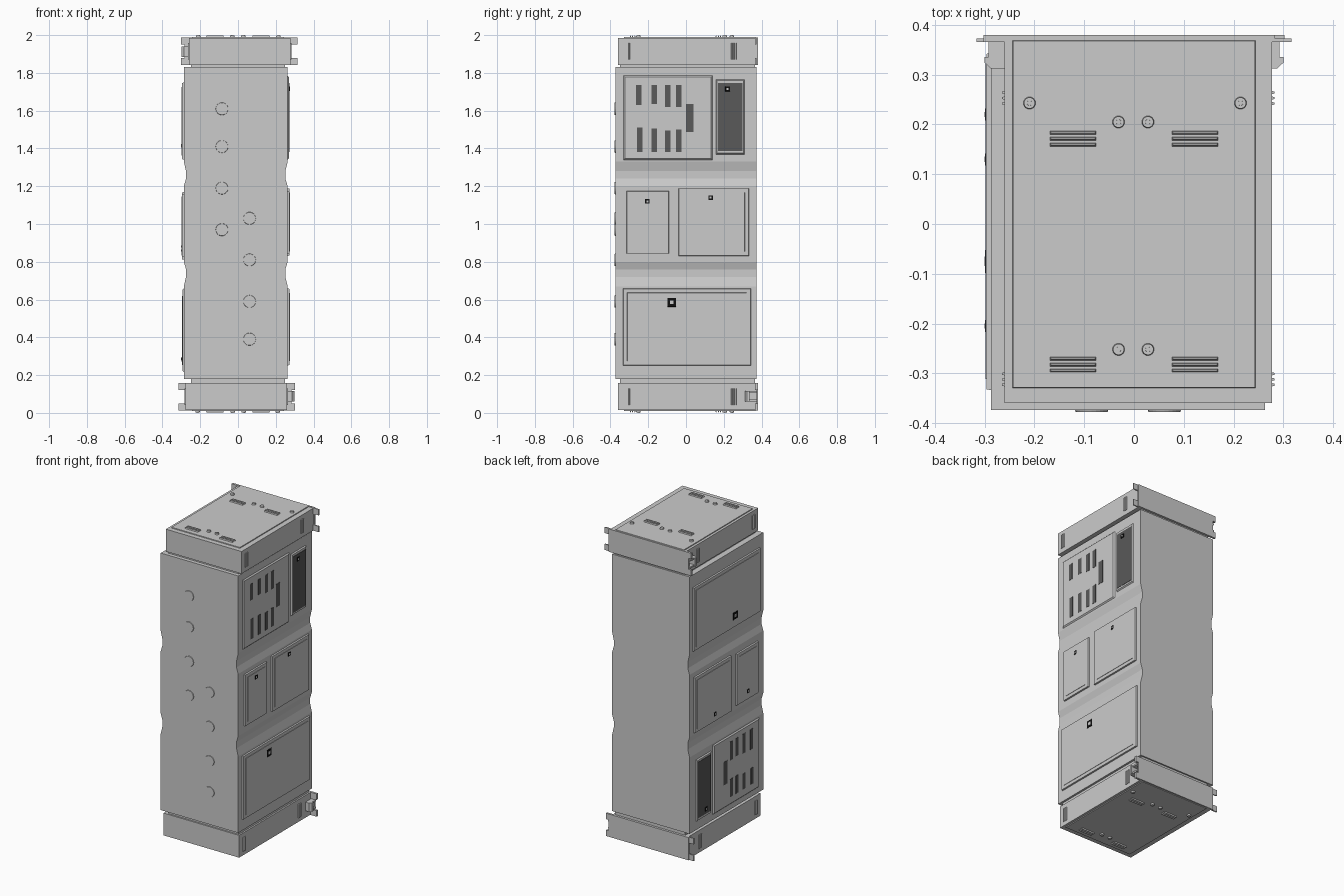
import bpy, bmesh, math
from mathutils import Matrix, Vector

if "Cube" in bpy.data.objects:
    bpy.data.objects.remove(bpy.data.objects["Cube"])


def material(name, v):
    m = bpy.data.materials.new(name)
    m.diffuse_color = (v, v, v, 1)
    m.use_nodes = True
    m.node_tree.nodes["Principled BSDF"].inputs["Base Color"].default_value = m.diffuse_color
    return m


DARK = material("dark_grey", 0.1)
BLACK = material("black", 0.005)
PALE = material("pale", 0.7)
body_parts, cap_parts = [], []


def finish(name, bm, mat=None, group=None):
    bmesh.ops.recalc_face_normals(bm, faces=bm.faces)
    me = bpy.data.meshes.new(name)
    bm.to_mesh(me)
    bm.free()
    ob = bpy.data.objects.new(name, me)
    bpy.context.collection.objects.link(ob)
    if mat:
        me.materials.append(mat)
    if group is not None:
        group.append(ob)
    return ob


def slab(name, axis, u, v, base, top, inset=0.0, mat=None, group=None):
    """Raised panel on a +x face (u=y, v=z) or a +z face (u=x, v=y), edges sloped by inset."""
    bm = bmesh.new()
    rings = []
    for h, i in ((base, 0), (top, inset)):
        pts = [(u[0] + i, v[0] + i), (u[1] - i, v[0] + i), (u[1] - i, v[1] - i), (u[0] + i, v[1] - i)]
        rings.append([bm.verts.new((h, a, b) if axis == 'X' else (a, b, h)) for a, b in pts])
    bm.faces.new(rings[0])
    bm.faces.new(rings[1])
    for k in range(4):
        n = (k + 1) % 4
        bm.faces.new((rings[0][k], rings[0][n], rings[1][n], rings[1][k]))
    return finish(name, bm, mat, group)


def box(name, x, y, z, group=None, mat=None):
    return slab(name, 'Z', x, y, z[0], z[1], 0, mat, group)


def extrude(name, pts, offset, group=None):
    bm = bmesh.new()
    f = bm.faces.new([bm.verts.new(p) for p in pts])
    r = bmesh.ops.extrude_face_region(bm, geom=[f])
    vs = [g for g in r["geom"] if isinstance(g, bmesh.types.BMVert)]
    bmesh.ops.translate(bm, verts=vs, vec=Vector(offset))
    return finish(name, bm, None, group)


def disc(name, loc, r1, r2, depth, axis='Z', group=None, mat=None):
    bm = bmesh.new()
    rot = Matrix.Rotation(math.pi / 2, 4, 'X') if axis == 'Y' else Matrix()
    bmesh.ops.create_cone(bm, cap_ends=True, segments=24, radius1=r1, radius2=r2, depth=depth,
                          matrix=Matrix.Translation(loc) @ rot)
    return finish(name, bm, mat, group)


# Main cabinet: outline with two shallow waists, extruded front to back
XR, XL, DIP = 0.263, -0.287, 0.012
half = [(0.18, 0), (0.67, 0), (0.72, DIP), (0.76, DIP), (0.80, 0),
        (1.20, 0), (1.24, DIP), (1.28, DIP), (1.33, 0), (1.83, 0)]
outline = [(XR - d, -0.374, z) for z, d in half] + [(XL + d, -0.374, z) for z, d in reversed(half)]
extrude("cabinet_body", outline, (0, 0.748, 0))

# Round bosses on the front
for z in (1.61, 1.41, 1.19, 0.97):
    disc("front_boss", (-0.085, -0.3745, z), 0.034, 0.032, 0.006, 'Y', body_parts)

# Vent section: framed panel with slots
slab("vent_panel", 'X', (-0.335, 0.145), (1.335, 1.79), XR - 0.005, XR + 0.007, 0.012, None, body_parts)
slots = [(-0.265, 1.63, 1.735), (-0.182, 1.635, 1.735), (-0.112, 1.62, 1.735), (-0.053, 1.62, 1.735),
         (-0.26, 1.38, 1.51), (-0.182, 1.38, 1.505), (-0.11, 1.38, 1.495), (-0.053, 1.38, 1.5)]
for y, z0, z1 in slots:
    slab("vent_slot", 'X', (y, y + 0.029), (z0, z1), XR, XR + 0.0085, 0, DARK, body_parts)
slab("vent_slot", 'X', (0.0, 0.04), (1.487, 1.635), XR, XR + 0.0085, 0, DARK, body_parts)

# Dark access panel in its frame
slab("access_frame", 'X', (0.155, 0.315), (1.365, 1.77), XR - 0.005, XR + 0.007, 0.01, None, body_parts)
slab("access_panel", 'X', (0.17, 0.30), (1.386, 1.746), XR, XR + 0.009, 0, DARK, body_parts)

# Doors with a raised centre
for y, z in (((-0.315, -0.09), (0.842, 1.175)), ((-0.04, 0.335), (0.83, 1.19)), ((-0.335, 0.345), (0.25, 0.66))):
    slab("door", 'X', y, z, XR - 0.005, XR + 0.009, 0.003, None, body_parts)
    slab("door_centre", 'X', (y[0] + 0.022, y[1] - 0.022), (z[0] + 0.022, z[1] - 0.022),
         XR, XR + 0.011, 0.002, None, body_parts)

# Square locks
for y, z, r in ((0.22, 1.715, 0.013), (-0.205, 1.12, 0.013), (0.13, 1.14, 0.013), (-0.075, 0.585, 0.024)):
    slab("lock", 'X', (y - r, y + r), (z - r, z + r), XR, XR + 0.0125, 0.001, BLACK, body_parts)
    q = r * 0.4
    slab("lock_core", 'X', (y - q, y + q), (z - q, z + q), XR, XR + 0.0135, 0, PALE, body_parts)

# End cap, neck and lid plate
box("cap_neck", (-0.25, 0.25), (-0.35, 0.365), (1.82, 1.85), cap_parts)
box("end_cap", (-0.26, 0.277), (-0.36, 0.376), (1.842, 1.985), cap_parts)
slab("lid_plate", 'Z', (-0.245, 0.245), (-0.33, 0.37), 1.98, 1.99, 0.002, None, cap_parts)
box("back_plate", (-0.283, 0.283), (0.37, 0.38), (1.842, 1.988), cap_parts)

# Lid louvers
for x in (-0.17, 0.075):
    for y0 in (-0.299, 0.155):
        for k in range(3):
            y = y0 + k * 0.012
            slab("lid_louver", 'Z', (x, x + 0.095), (y, y + 0.009), 1.985, 1.998, 0.003, None, cap_parts)

# Lid bolts
for x, y in ((-0.21, 0.243), (0.214, 0.243), (-0.031, 0.205), (0.028, 0.205), (-0.031, -0.252), (0.028, -0.252)):
    disc("lid_bolt", (x, y, 1.992), 0.013, 0.011, 0.014, 'Z', cap_parts)
    disc("bolt_socket", (x, y, 1.997), 0.006, 0.005, 0.006, 'Z', cap_parts)

# Side louvers on both flanks of the cap
for y0 in (0.238, -0.327):
    for k in range(3):
        y = y0 + k * 0.011
        slab("side_louver", 'X', (y, y + 0.008), (1.87, 1.96), 0.274, 0.282, 0.002, None, cap_parts)
        slab("side_louver", 'X', (y, y + 0.008), (1.87, 1.96), -0.257, -0.265, 0.002, None, cap_parts)

# Mounting ears on the back corners
for z in (1.842, 1.95):
    box("mounting_ear", (0.27, 0.316), (0.366, 0.373), (z, z + 0.038), cap_parts)
    box("mounting_ear", (-0.302, -0.25), (0.366, 0.38), (z, z + 0.038), cap_parts)

# Grip with chamfered front corner, and its crossbars
extrude("grip", [(-0.255, 0.312, 1.885), (-0.287, 0.312, 1.885), (-0.3, 0.324, 1.885), (-0.3, 0.336, 1.885),
                 (-0.255, 0.336, 1.885)], (0, 0, 0.055), cap_parts)
for z in (1.885, 1.93):
    box("grip_bar", (-0.292, -0.255), (0.33, 0.375), (z, z + 0.01), cap_parts)

# Half-turn copies: the opposite side and the opposite end
for group, cx in ((body_parts, (XR + XL) / 2), (cap_parts, 0.0)):
    c = Matrix.Translation((cx, 0, 1))
    turn = c @ Matrix.Rotation(math.pi, 4, 'Y') @ c.inverted()
    for ob in group:
        twin = ob.copy()
        twin.name = ob.name.split('.')[0] + "_opposite"
        bpy.context.collection.objects.link(twin)
        twin.matrix_world = turn

# The lid details reach z = 2 exactly
for ob in list(bpy.data.objects):
    if ob.name.startswith("bolt_socket"):
        ob.hide_render = False
